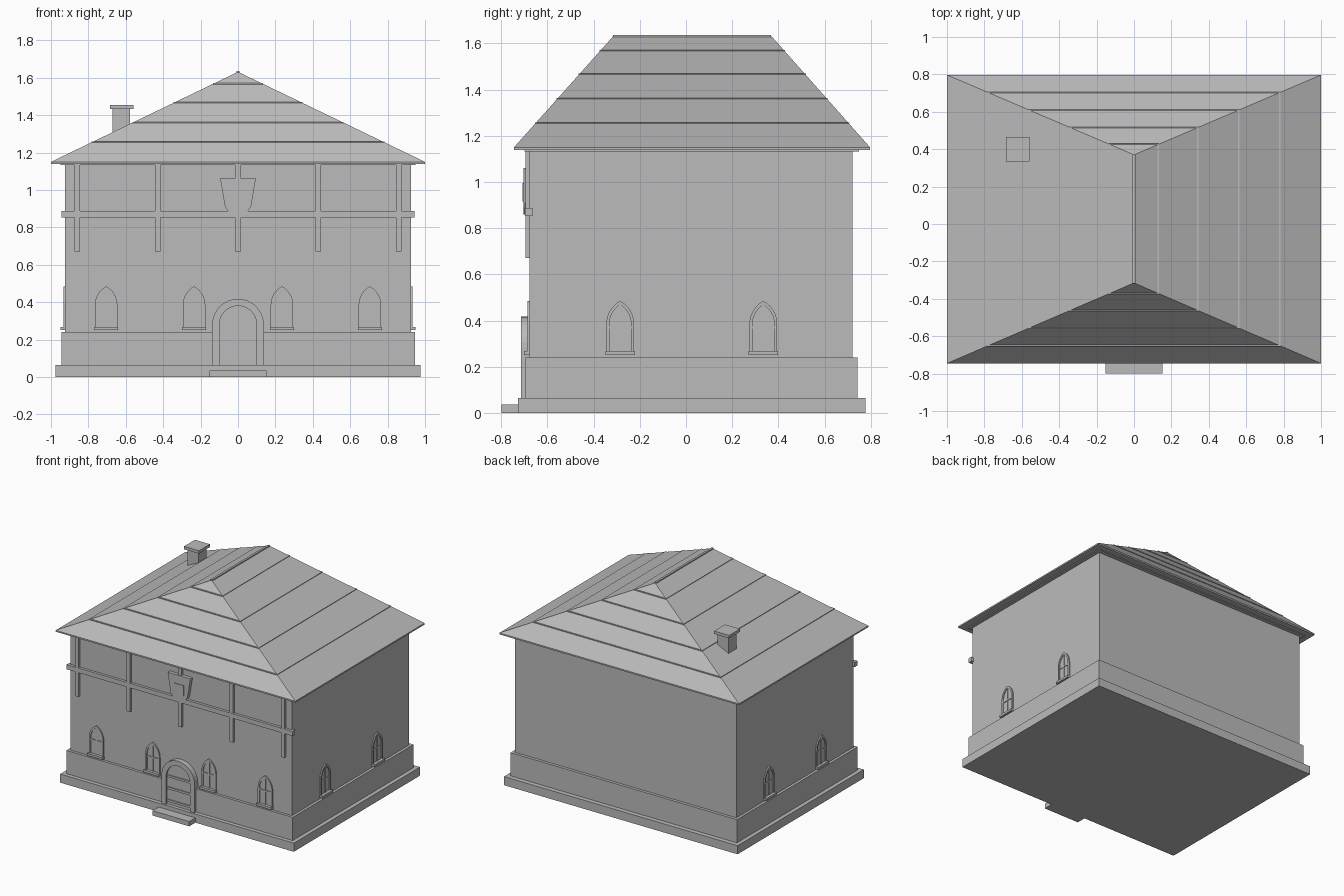
import bpy, bmesh, math

cube = bpy.data.objects.get("Cube")
if cube:
    bpy.data.objects.remove(cube, do_unlink=True)

grey = bpy.data.materials.new("plain grey")
grey.use_nodes = True
grey.diffuse_color = (0.5, 0.5, 0.5, 1)
grey.node_tree.nodes["Principled BSDF"].inputs["Base Color"].default_value = (0.5, 0.5, 0.5, 1)

WALL_X, WALL_FRONT, WALL_BACK = 0.925, -0.677, 0.72
FRONT = ((0, WALL_FRONT, 0), 0)


def finish(name, bm, place=((0, 0, 0), 0)):
    bmesh.ops.recalc_face_normals(bm, faces=bm.faces)
    mesh = bpy.data.meshes.new(name)
    bm.to_mesh(mesh)
    bm.free()
    mesh.materials.append(grey)
    obj = bpy.data.objects.new(name, mesh)
    obj.location = place[0]
    obj.rotation_euler.z = place[1]
    bpy.context.collection.objects.link(obj)
    return obj


def loft(name, low, high, place=((0, 0, 0), 0)):
    """Closed solid between two matching loops of points."""
    bm = bmesh.new()
    a = [bm.verts.new(p) for p in low]
    b = [bm.verts.new(p) for p in high]
    bm.faces.new(a)
    bm.faces.new(b)
    for i in range(len(a)):
        j = (i + 1) % len(a)
        bm.faces.new((a[i], a[j], b[j], b[i]))
    return finish(name, bm, place)


def box(name, x0, x1, y0, y1, z0, z1, place=((0, 0, 0), 0)):
    rect = [(x0, y0), (x1, y0), (x1, y1), (x0, y1)]
    return loft(name, [(x, y, z0) for x, y in rect], [(x, y, z1) for x, y in rect], place)


def plate(name, outline, depth, place, back=0.01):
    """Upright plate standing out from a wall by depth."""
    return loft(name, [(x, back, z) for x, z in outline], [(x, -depth, z) for x, z in outline], place)


def arch(half, bottom, spring, top, steps=8):
    """Arched outline; a rise above the half width gives a pointed head."""
    rise = top - spring
    shift = (rise * rise - half * half) / (2 * half)
    radius = half + shift
    end = math.atan2(rise, shift)
    arc = [(radius * math.cos(end * i / steps) - shift, spring + radius * math.sin(end * i / steps))
           for i in range(steps + 1)]
    right = [(half, bottom)] + arc
    return right + [(-x, z) for x, z in reversed(right[:-1])]


def frame(name, outer, inner, depth, place, back=0.01):
    """Open-bottomed arched band between two outlines."""
    bm = bmesh.new()
    rows = [[bm.verts.new(p) for p in ((o[0], back, o[1]), (o[0], -depth, o[1]),
                                       (i[0], -depth, i[1]), (i[0], back, i[1]))]
            for o, i in zip(outer, inner)]
    for a, b in zip(rows, rows[1:]):
        for k in range(4):
            bm.faces.new((a[k], a[(k + 1) % 4], b[(k + 1) % 4], b[k]))
    bm.faces.new(rows[0])
    bm.faces.new(rows[-1])
    return finish(name, bm, place)


# Body
box("base_slab", -0.975, 0.975, -0.727, 0.777, 0, 0.065)
box("door_step", -0.153, 0.153, -0.8, -0.72, 0, 0.036)
box("plinth", -0.945, 0.945, -0.697, 0.742, 0.06, 0.24)
box("walls", -WALL_X, WALL_X, WALL_FRONT, WALL_BACK, 0.2, 1.14)

# Hipped roof
EAVE, RIDGE = 1.15, 1.63


def roof_rect(t, z, grow=0):
    x, y0, y1 = 1 - t + grow, -0.745 + 0.43 * t - grow, 0.797 - 0.427 * t + grow
    return [(-x, y0, z), (x, y0, z), (x, y1, z), (-x, y1, z)]


loft("roof", roof_rect(0, EAVE), roof_rect(0.997, RIDGE))
loft("eave_board", roof_rect(0, 1.139), roof_rect(0, EAVE))
box("soffit_trim", -0.95, 0.95, -0.70, 0.75, 1.133, 1.14)
box("ridge_cap", -0.008, 0.008, -0.317, 0.368, 1.615, 1.636)
for i in range(4):
    t = 0.22 * (i + 1) - 0.01 * (i == 3)
    z = EAVE + (RIDGE - EAVE) * t
    loft("roof_seam", roof_rect(t, z - 0.003, 0.004), roof_rect(t, z + 0.003, 0.004))

# Chimney
box("chimney", -0.67, -0.578, 0.352, 0.45, 1.2, 1.44)
box("chimney_cap", -0.685, -0.56, 0.335, 0.465, 1.433, 1.455)

# Timber on the front
for i in range(-2, 3):
    x = 0.43 * i
    box("timber_post", x - 0.015, x + 0.015, -0.696, -0.67, 0.67, 1.138)
box("timber_rail", -0.943, 0.943, -0.697, -0.665, 0.853, 0.888)

# Blank shield
half = [(0.095, 1.06), (0.07, 0.912), (0.055, 0.89), (0.03, 0.872)]
shield = half + [(0, 0.86)] + [(-x, z) for x, z in reversed(half)]
plate("shield", shield, 0.026, FRONT)
box("shield_panel", -0.04, 0.04, -0.707, -0.69, 0.915, 0.995)

# Door
frame("door_surround", arch(0.138, 0.065, 0.28, 0.418), arch(0.1, 0.065, 0.28, 0.38), 0.038, FRONT)
plate("door", arch(0.102, 0.065, 0.28, 0.382), 0.024, FRONT)
for z in (0.095, 0.19, 0.28):
    box("door_strap", -0.095, 0.095, -0.709, -0.69, z - 0.008, z + 0.008)


# Windows
def window(place):
    frame("window_frame", arch(0.06, 0.262, 0.385, 0.485), arch(0.047, 0.262, 0.385, 0.468), 0.009, place)
    plate("window_pane", arch(0.05, 0.262, 0.385, 0.47), 0.002, place)
    box("window_mullion", -0.005, 0.005, -0.007, 0.01, 0.262, 0.47, place)
    box("window_crossbar", -0.05, 0.05, -0.007, 0.01, 0.365, 0.375, place)
    box("window_sill", -0.064, 0.064, -0.024, 0.01, 0.25, 0.267, place)


for x in (-0.705, -0.235, 0.235, 0.705):
    window(((x, WALL_FRONT, 0), 0))
for y in (-0.285, 0.335):
    for side in (-1, 1):
        window(((side * WALL_X, y, 0), side * math.pi / 2))
